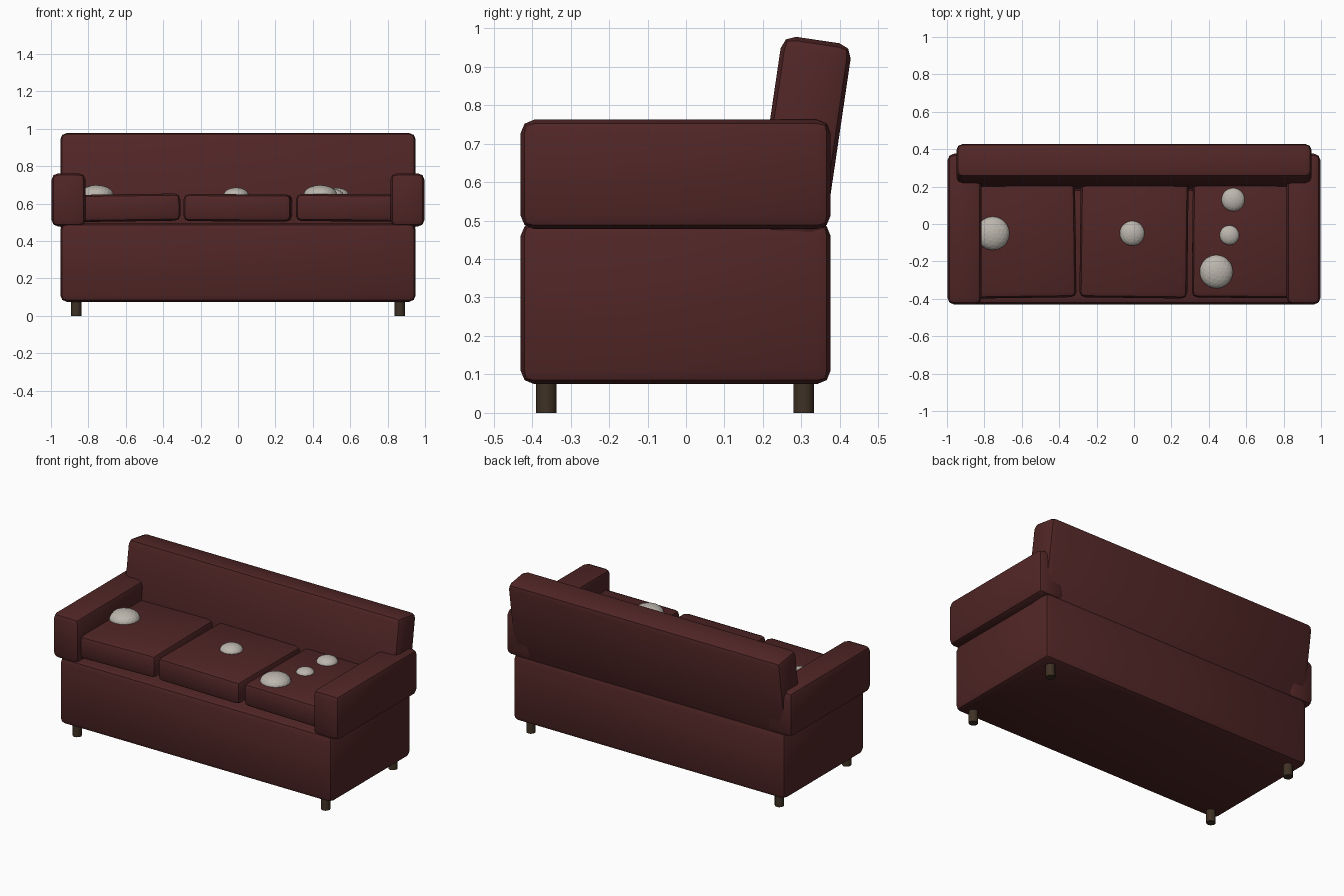
import bpy
import math

if "Cube" in bpy.data.objects:
    bpy.data.objects.remove(bpy.data.objects["Cube"], do_unlink=True)


def make_material(name, rgb):
    mat = bpy.data.materials.new(name)
    mat.use_nodes = True
    mat.diffuse_color = (*rgb, 1)
    mat.node_tree.nodes["Principled BSDF"].inputs["Base Color"].default_value = (*rgb, 1)
    return mat


maroon = make_material("maroon_upholstery", (0.082, 0.019, 0.019))
wood = make_material("dark_wood", (0.05, 0.031, 0.018))
fluff = make_material("grey_stuffing", (0.5, 0.47, 0.42))


def finish(name, mat):
    obj = bpy.context.object
    obj.name = name
    obj.data.materials.append(mat)
    return obj


def padded_box(name, low, high, bevel=0.035, turn=(0, 0, 0)):
    """Rounded upholstered block between two corners, turned about its centre."""
    centre = [(a + b) / 2 for a, b in zip(low, high)]
    bpy.ops.mesh.primitive_cube_add(size=1, location=centre)
    obj = finish(name, maroon)
    obj.scale = [b - a for a, b in zip(low, high)]
    bpy.ops.object.transform_apply(location=False, rotation=False, scale=True)
    mod = obj.modifiers.new("soft_edges", "BEVEL")
    mod.width = bevel
    mod.segments = 2
    bpy.ops.object.modifier_apply(modifier=mod.name)
    obj.rotation_euler = [math.radians(a) for a in turn]
    bpy.ops.object.shade_smooth_by_angle(angle=math.radians(30))
    return obj


# Base and reclined backrest
padded_box("base", (-0.95, -0.43, 0.075), (0.95, 0.376, 0.495))
padded_box("backrest", (-0.95, 0.212, 0.45), (0.95, 0.396, 0.972), turn=(-8.4, 0, 0))

# Arms and legs, mirrored left and right
for side, s in (("left", 1), ("right", -1)):
    inner, outer = sorted((s * 0.815, s * 0.997))
    padded_box(side + "_arm", (inner, -0.43, 0.478), (outer, 0.376, 0.762))
    for end, y in (("front", -0.363), ("back", 0.306)):
        bpy.ops.mesh.primitive_cylinder_add(
            vertices=12, radius=0.027, depth=0.1, location=(s * 0.865, y, 0.05))
        finish(f"{end}_{side}_leg", wood)
        bpy.ops.object.shade_smooth_by_angle(angle=math.radians(40))

# Three slightly askew seat cushions
for name, x, turn in (("right", -0.6, (0, -0.8, 0.8)),
                      ("middle", 0, (0, 0.3, -0.7)),
                      ("left", 0.6, (0, 0.4, -0.5))):
    padded_box(name + "_cushion", (x - 0.288, -0.395, 0.505),
               (x + 0.288, 0.25, 0.65), bevel=0.03, turn=turn)

# Tufts of stuffing poking out of the cushions
for x, y, r in ((-0.755, -0.05, 0.09), (-0.01, -0.05, 0.067), (0.44, -0.255, 0.09),
                (0.51, -0.06, 0.053), (0.53, 0.13, 0.063)):
    bpy.ops.mesh.primitive_ico_sphere_add(subdivisions=3, radius=r, location=(x, y, 0.647))
    finish("stuffing_tuft", fluff).scale.z = 0.58
